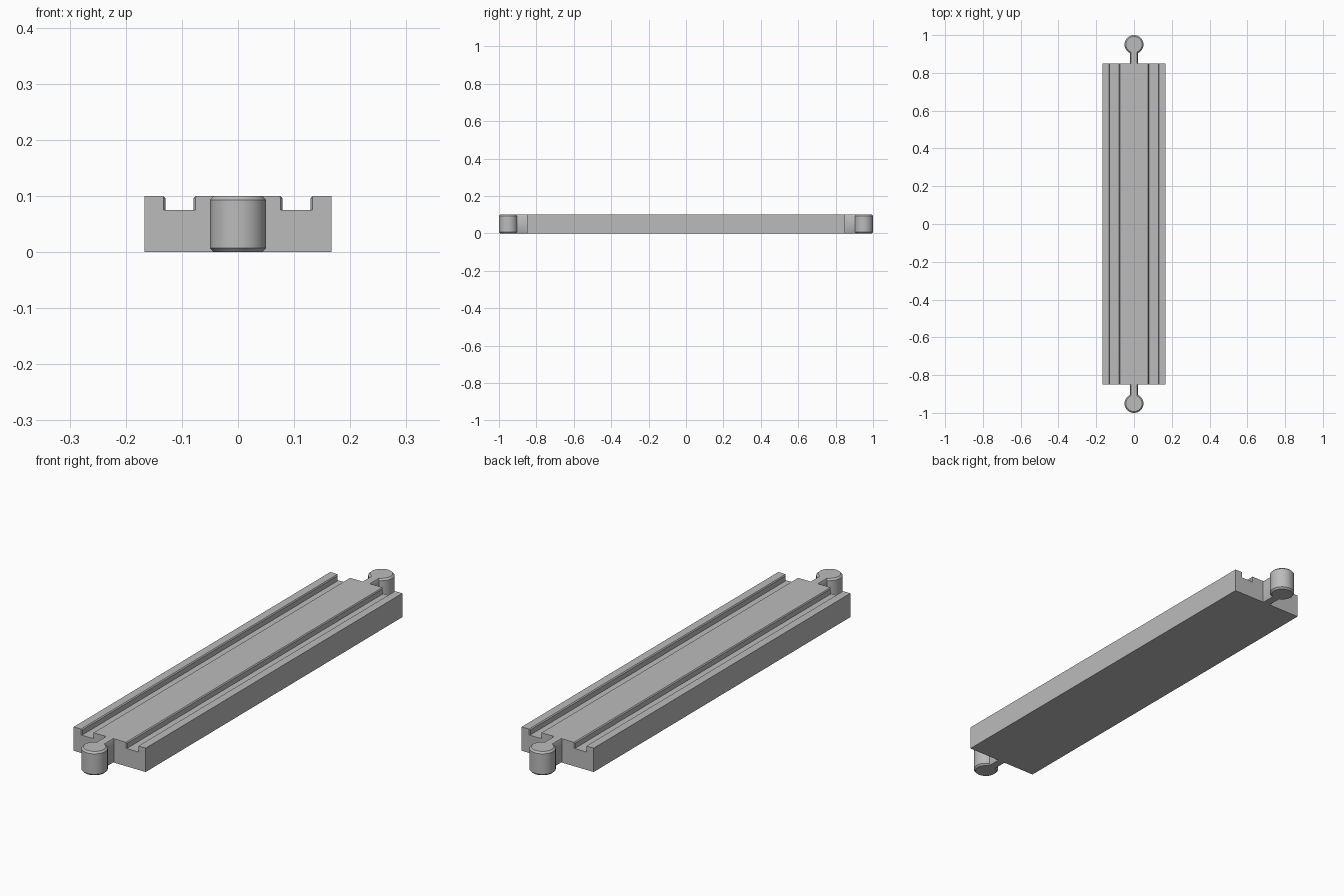
import bpy, bmesh, math

old = bpy.data.objects.get("Cube")
if old:
    bpy.data.objects.remove(old, do_unlink=True)

grey = bpy.data.materials.new("plain grey")
grey.use_nodes = True
GREY = (0.5, 0.5, 0.5, 1)
grey.diffuse_color = GREY
grey.node_tree.nodes["Principled BSDF"].inputs["Base Color"].default_value = GREY

HALF_W, HALF_L, HEIGHT = 0.167, 0.85, 0.1


def loft(name, sections):
    """Join matching closed outlines into a capped solid."""
    bm = bmesh.new()
    rings = [[bm.verts.new(p) for p in s] for s in sections]
    for a, b in zip(rings, rings[1:]):
        for i in range(len(a)):
            j = (i + 1) % len(a)
            bm.faces.new((a[i], a[j], b[j], b[i]))
    bm.faces.new(rings[0])
    bm.faces.new(rings[-1])
    bmesh.ops.recalc_face_normals(bm, faces=bm.faces)
    mesh = bpy.data.meshes.new(name)
    bm.to_mesh(mesh)
    bm.free()
    mesh.materials.append(grey)
    obj = bpy.data.objects.new(name, mesh)
    bpy.context.collection.objects.link(obj)
    bpy.ops.object.select_all(action="DESELECT")
    obj.select_set(True)
    bpy.context.view_layer.objects.active = obj
    bpy.ops.object.shade_smooth_by_angle(angle=math.radians(30))
    return obj


def track_section(y, flare):
    """Cross-section with two grooves, whose walls widen by flare."""
    inner, outer, floor, c = 0.079 - flare, 0.129 + flare, 0.075, 0.004
    lip = c - flare
    half = [(inner - lip, HEIGHT), (inner, HEIGHT - c), (inner, floor),
            (outer, floor), (outer, HEIGHT - c), (outer + lip, HEIGHT),
            (HALF_W, HEIGHT), (HALF_W, 0)]
    outline = half + [(-x, z) for x, z in reversed(half)]
    return [(x, y, z) for x, z in outline]


def peg_section(z, inset):
    """Keyhole outline: straight neck running into a round knob."""
    r, w, cy = 0.05 - inset, 0.02 - inset * 0.5, -0.95
    start = math.asin(w / r)
    steps = 40
    pts = [(w, -HALF_L, z)]
    for i in range(steps + 1):
        a = start + (2 * math.pi - 2 * start) * i / steps
        pts.append((r * math.sin(a), cy + r * math.cos(a), z))
    pts.append((-w, -HALF_L, z))
    return pts


# Grooved track bed, with slightly flared groove ends
loft("track_bed", [track_section(y, f) for y, f in (
    (-HALF_L, 0.0035), (0.005 - HALF_L, 0), (HALF_L - 0.005, 0), (HALF_L, 0.0035))])

# Connector pegs with chamfered rims, one at each end
CH = 0.007
for name, turn in (("front_connector", 0), ("back_connector", math.pi)):
    peg = loft(name, [peg_section(z, i) for z, i in (
        (0, CH), (CH, 0), (HEIGHT - CH, 0), (HEIGHT, CH))])
    peg.rotation_euler.z = turn
